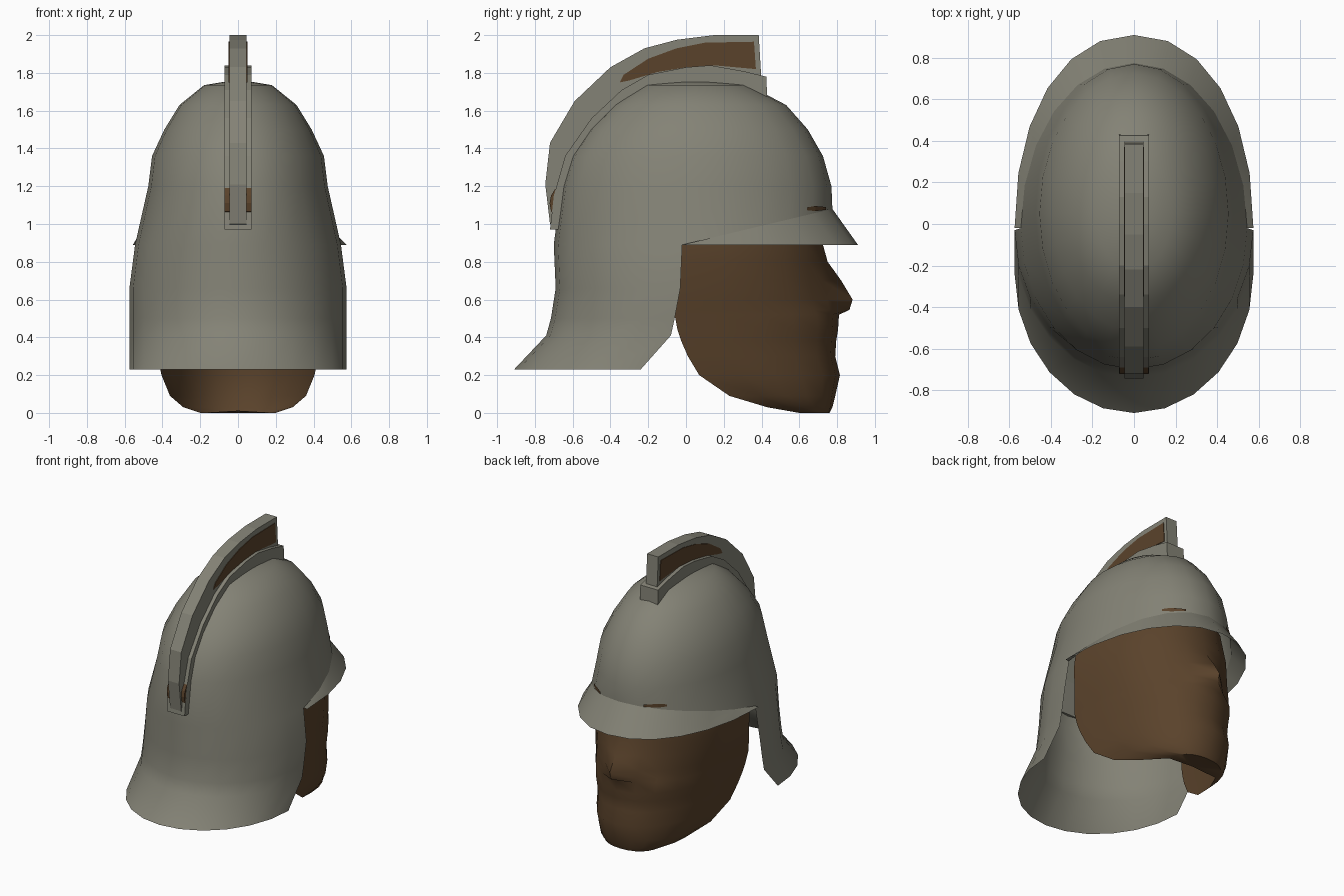
import bpy, bmesh, math

if "Cube" in bpy.data.objects:
    bpy.data.objects.remove(bpy.data.objects["Cube"])

N = 24  # columns around the head


def material(name, rgb):
    m = bpy.data.materials.new(name)
    m.diffuse_color = (*rgb, 1)
    m.use_nodes = True
    m.node_tree.nodes["Principled BSDF"].inputs["Base Color"].default_value = m.diffuse_color
    return m


METAL = material("dull grey metal", (0.23, 0.225, 0.18))
SKIN = material("dark brown", (0.102, 0.055, 0.024))


def finish(name, bm, mat, smooth=None):
    bmesh.ops.remove_doubles(bm, verts=bm.verts, dist=0.0005)
    bmesh.ops.recalc_face_normals(bm, faces=bm.faces)
    me = bpy.data.meshes.new(name)
    bm.to_mesh(me)
    bm.free()
    me.materials.append(mat)
    ob = bpy.data.objects.new(name, me)
    bpy.context.collection.objects.link(ob)
    if smooth:
        bpy.ops.object.select_all(action='DESELECT')
        ob.select_set(True)
        bpy.context.view_layer.objects.active = ob
        bpy.ops.object.shade_smooth_by_angle(angle=math.radians(smooth))
    return ob


def power(v, e):
    return math.copysign(abs(v) ** e, v)


def point(a, z, w, yf, yb, cy, e=1.0):
    """Point on an egg-shaped ring; angle 0 is the face side (+y)."""
    s, c = power(math.sin(a), e), power(math.cos(a), e)
    return (w * s, cy + c * ((yf - cy) if c > 0 else (cy - yb)), z)


def loft(bm, rings, closed=True):
    rows = [[bm.verts.new(p) for p in r] for r in rings]
    for r0, r1 in zip(rows, rows[1:]):
        n = len(r0)
        for i in range(n if closed else n - 1):
            j = (i + 1) % n
            bm.faces.new((r0[i], r0[j], r1[j], r1[i]))
    return rows


def fan(bm, row, centre, closed=True):
    c = bm.verts.new(centre)
    for i in range(len(row) if closed else len(row) - 1):
        bm.faces.new((row[i], row[(i + 1) % len(row)], c))


def slab(name, pts, x0, x1, mat):
    """Side-view (y, z) outline extruded across x."""
    bm = bmesh.new()
    rows = loft(bm, [[(x, y, z) for y, z in pts] for x in (x0, x1)])
    for r in rows:
        bmesh.ops.triangulate(bm, faces=[bm.faces.new(r)])
    return finish(name, bm, mat)


ANG = [2 * math.pi * i / N for i in range(N)]
BACK = [math.pi / 2 + math.pi * i / (N // 2) for i in range(N // 2 + 1)]
FRONT = [-math.pi / 2 + math.pi * i / (N // 2) for i in range(N // 2 + 1)]

# helmet dome: z, half width, front y, back y, centre y
DOME = [(1.735, .18, .33, -.23, .05), (1.63, .31, .53, -.385, .05),
        (1.5, .39, .645, -.515, .05), (1.36, .455, .725, -.61, .05),
        (1.2, .475, .77, -.66, .05)]


def brim_line(a):
    c = max(0, math.cos(a))
    return point(a, .89 + .19 * c, .545, .775, -.70, -.02)


bm = bmesh.new()
rows = loft(bm, [[point(a, *r) for a in ANG] for r in DOME] + [[brim_line(a) for a in ANG]])
fan(bm, rows[0], (0, .05, 1.765))
# neck guard hanging from the rear half of the dome
GUARD = [(.66, .575, 0, -.69, -.03), (.5, .575, 0, -.715, -.06),
         (.41, .575, 0, -.74, -.08), (.23, .575, 0, -.91, -.24)]
loft(bm, [[brim_line(a) for a in BACK]] + [[point(a, *r) for a in BACK] for r in GUARD], False)
finish("helmet_shell", bm, METAL, 40)

# flared brim over the face
bm = bmesh.new()
loft(bm, [[brim_line(a) for a in FRONT],
          [point(a, .89, .575, .91, -.9, -.02, .93) for a in FRONT]], False)
finish("helmet_brim", bm, METAL, 40)

# crest: wide base rail and taller fin, both following the dome
INNER = [(-.67, .97), (-.64, 1.2), (-.59, 1.36), (-.49, 1.5), (-.36, 1.61),
         (-.21, 1.71), (.05, 1.74), (.3, 1.72), (.43, 1.67)]
RAIL = [(.425, 1.78), (.3, 1.81), (.13, 1.84), (0, 1.83), (-.2, 1.79), (-.34, 1.71),
        (-.5, 1.56), (-.64, 1.36), (-.70, 1.15), (-.72, .97)]
FIN = [(.4, 1.75), (.385, 2.0), (.15, 2.0), (-.05, 1.975), (-.22, 1.93), (-.4, 1.83),
       (-.59, 1.65), (-.72, 1.43), (-.745, 1.21), (-.72, 1.0)]
slab("crest_rail", INNER + RAIL, -.072, .072, METAL)
slab("crest_fin", INNER[:-1] + FIN, -.045, .045, METAL)

# brown inlays on the fin sides, its lower end and above the brim
INLAY = [(-.35, 1.75), (-.33, 1.79), (-.2, 1.875), (-.05, 1.93), (.1, 1.96), (.36, 1.965),
         (.37, 1.82), (.15, 1.84), (0, 1.83), (-.15, 1.805), (-.3, 1.76)]
TAIL = [(-.69, 1.06), (-.714, 1.065), (-.722, 1.11), (-.715, 1.15), (-.69, 1.19)]
SPOT = [(20, 1.075), (30, 1.068), (36, 1.073), (36, 1.088), (30, 1.095), (20, 1.09)]
for side, s in (("left", -1), ("right", 1)):
    slab("crest_inlay_" + side, INLAY, s * .043, s * .049, SKIN)
    slab("crest_tail_inlay_" + side, TAIL, s * .046, s * .071, SKIN)
    bm = bmesh.new()
    v = [bm.verts.new(point(s * math.radians(a), z, .505, .786, -.7, .03)) for a, z in SPOT]
    bm.faces.new((v[0], v[1], v[4], v[5]))
    bm.faces.new((v[1], v[2], v[3], v[4]))
    finish("brim_spot_" + side, bm, SKIN)

# face mask, open behind and under the jaw: z, half width, front y, rear edge y, nose bulge
FACE = [(0, .2, .76, .6, 0), (.03, .29, .775, .43, 0), (.09, .36, .79, .23, 0),
        (.2, .405, .815, .07, 0), (.3, .425, .79, .01, 0), (.38, .44, .795, -.025, 0),
        (.44, .45, .805, -.045, 0), (.52, .462, .80, -.06, .01),
        (.545, .466, .785, -.057, .08), (.6, .475, .775, -.048, .107),
        (.7, .488, .75, -.03, .072), (.8, .497, .735, -.025, .015),
        (.89, .5, .725, -.02, 0), (1.0, .485, .70, -.01, 0), (1.1, .45, .69, 0, 0)]
bm = bmesh.new()
rings = []
for z, w, yf, edge, nose in FACE:
    ring = [point(a, z, w, yf, 0, edge, .92) for a in FRONT]
    x, y, z = ring[N // 4]
    ring[N // 4] = (x, y + nose, z)
    rings.append(ring)
rows = loft(bm, rings, False)
fan(bm, rows[0], (0, .6, .012), False)
finish("face", bm, SKIN, 50)
